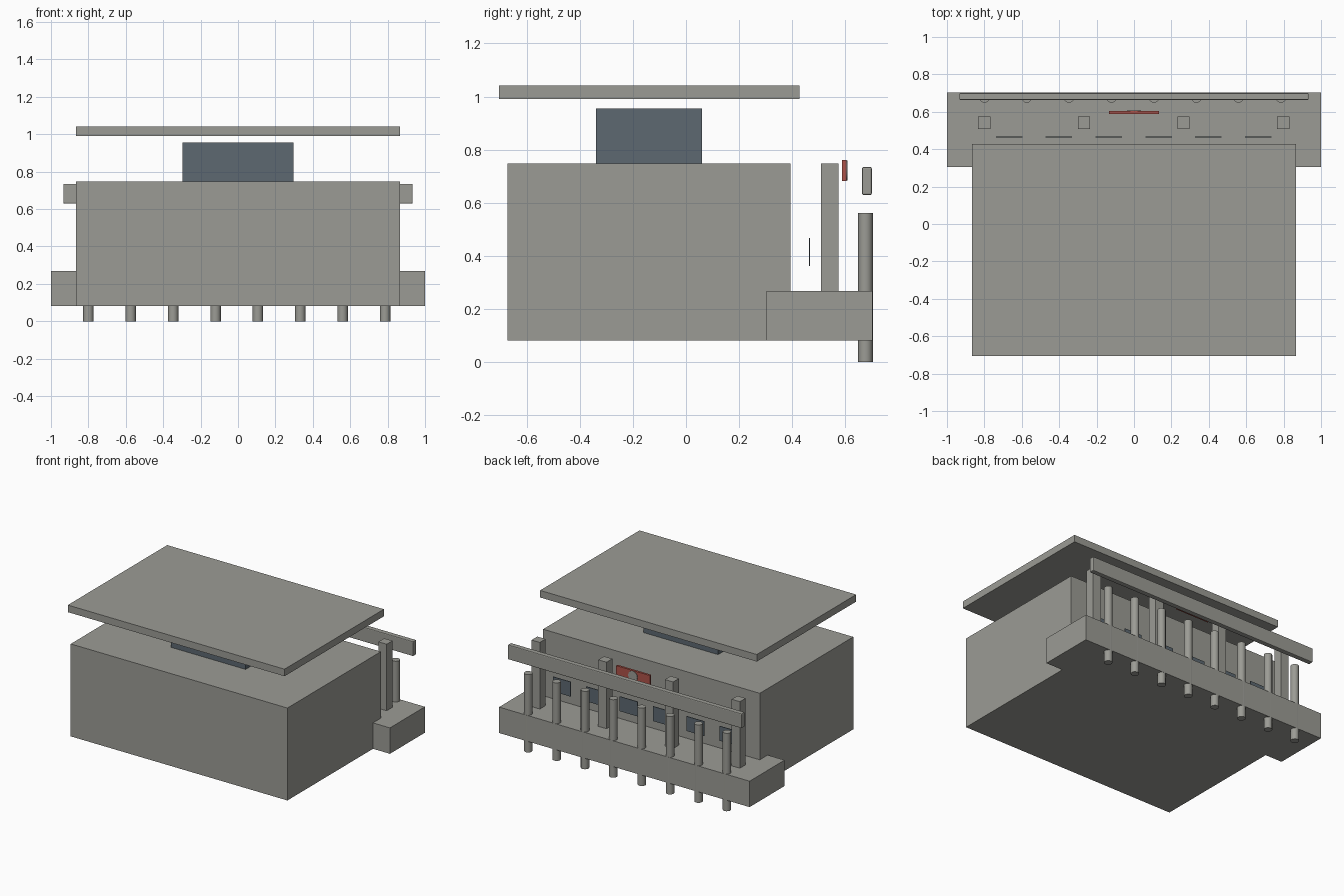
import bpy, math

if "Cube" in bpy.data.objects:
    bpy.data.objects.remove(bpy.data.objects["Cube"])


def material(name, rgb):
    m = bpy.data.materials.new(name)
    m.diffuse_color = (*rgb, 1.0)
    m.use_nodes = True
    m.node_tree.nodes["Principled BSDF"].inputs["Base Color"].default_value = m.diffuse_color
    return m


GREY = material("warm_grey", (0.33, 0.33, 0.30))
BLUE = material("slate_blue", (0.11, 0.14, 0.165))
RED = material("brick_red", (0.42, 0.085, 0.065))


def box(name, x, y, z, mat, bevel=0.0):
    """Box from (min, max) ranges on each axis."""
    bpy.ops.mesh.primitive_cube_add(size=1)
    ob = bpy.context.object
    ob.name = name
    for v in ob.data.vertices:
        v.co = [r[0] if c < 0 else r[1] for c, r in zip(v.co, (x, y, z))]
    ob.data.materials.append(mat)
    if bevel:
        mod = ob.modifiers.new("rounded_edges", 'BEVEL')
        mod.width = bevel
        mod.segments = 2
    return ob


def cylinder(name, loc, radius, depth, sides, mat, rot=(0, 0, 0)):
    bpy.ops.mesh.primitive_cylinder_add(vertices=sides, radius=radius, depth=depth,
                                        location=loc, rotation=rot)
    ob = bpy.context.object
    ob.name = name
    ob.data.materials.append(mat)
    bpy.ops.object.shade_smooth_by_angle()
    return ob


# Main building, roof lantern and floating roof slab
box("main_hall", (-0.865, 0.865), (-0.672, 0.394), (0.081, 0.748), GREY)
box("roof_lantern", (-0.298, 0.298), (-0.339, 0.06), (0.748, 0.955), BLUE)
box("roof_slab", (-0.865, 0.865), (-0.705, 0.428), (0.99, 1.041), GREY)

# Deck at the back, standing on piles
box("deck", (-1, 1), (0.304, 0.703), (0.081, 0.268), GREY)
for i in range(8):
    cylinder(f"pile_{i + 1}", (-0.8 + 0.2266 * i, 0.676, 0.281), 0.028, 0.562, 12, GREY)

# Porch posts and rail
for i in range(4):
    cx = -0.8 + 0.5325 * i
    box(f"porch_post_{i + 1}", (cx - 0.033, cx + 0.033), (0.509, 0.575), (0.268, 0.748), GREY)
box("porch_rail", (-0.934, 0.934), (0.663, 0.700), (0.629, 0.735), GREY, bevel=0.006)

# Window plates in front of the rear wall
for i in range(6):
    cx = -0.668 + 0.2665 * i
    box(f"window_{i + 1}", (cx - 0.071, cx + 0.071), (0.463, 0.468), (0.362, 0.468), BLUE)

# Red sign board with a plain round boss
box("sign_board", (-0.134, 0.134), (0.588, 0.604), (0.682, 0.761), RED)
cylinder("sign_boss", (0, 0.603, 0.7215), 0.037, 0.01, 16, GREY, (math.pi / 2, 0, 0))
